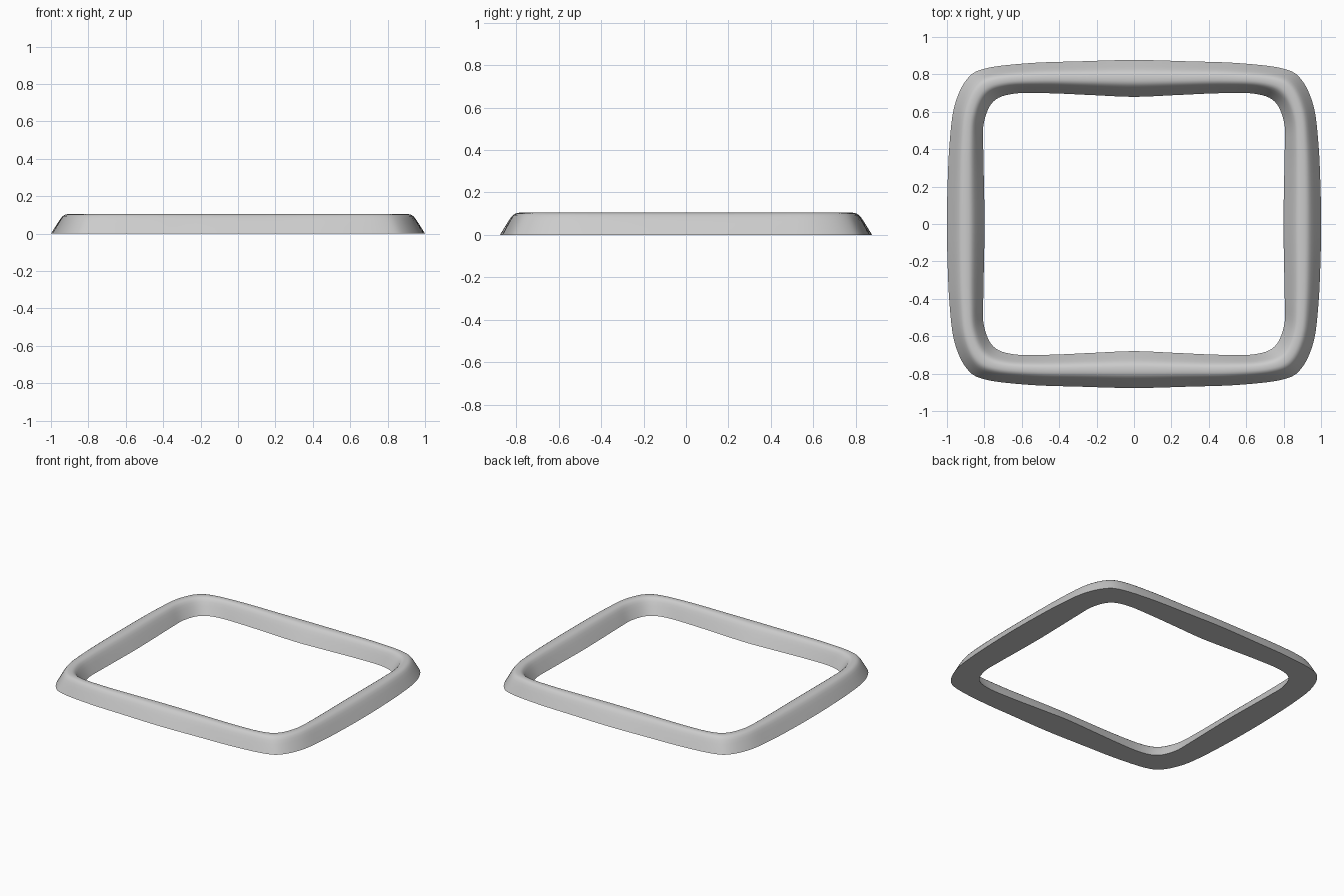
import bpy, bmesh
from mathutils import Vector

if "Cube" in bpy.data.objects:
    bpy.data.objects.remove(bpy.data.objects["Cube"])

# Quarter outlines, from the right side midpoint to the back midpoint
OUTER = [(1.0, 0), (0.997, 0.2), (0.986, 0.43), (0.96, 0.63), (0.895, 0.772),
         (0.797, 0.831), (0.56, 0.86), (0.28, 0.87), (0, 0.877)]
INNER = [(0.799, 0), (0.802, 0.2), (0.806, 0.40), (0.803, 0.54), (0.752, 0.655),
         (0.64, 0.697), (0.45, 0.699), (0.22, 0.689), (0, 0.68)]
# Cross-section: (fraction from outer to inner edge, height)
HALF = [(0, 0), (0.09, 0.029), (0.18, 0.058), (0.25, 0.079), (0.31, 0.093),
        (0.37, 0.101), (0.43, 0.104)]
SECTION = HALF + [(0.5, 0.105)] + [(1 - t, z) for t, z in reversed(HALF)]


def full_loop(q):
    half = q + [(-x, y) for x, y in reversed(q[:-1])]
    return [Vector(p) for p in half + [(x, -y) for x, y in reversed(half[1:-1])]]


def smooth_loop(pts, steps=6):
    out, n = [], len(pts)
    for i in range(n):
        a, b, c, d = (pts[(i + k) % n] for k in (-1, 0, 1, 2))
        for s in range(steps):
            t = s / steps
            out.append(0.5 * (2 * b + (c - a) * t + (2 * a - 5 * b + 4 * c - d) * t * t
                              + (3 * b - a - 3 * c + d) * t ** 3))
    return out


# Rounded rectangular frame with a domed top and flat underside
bm = bmesh.new()
rings = []
for o, i in zip(smooth_loop(full_loop(OUTER)), smooth_loop(full_loop(INNER))):
    rings.append([bm.verts.new((*o.lerp(i, t), z)) for t, z in SECTION])
m = len(SECTION)
for k, a in enumerate(rings):
    b = rings[(k + 1) % len(rings)]
    for j in range(m):
        bm.faces.new((a[j], b[j], b[(j + 1) % m], a[(j + 1) % m]))
bmesh.ops.recalc_face_normals(bm, faces=bm.faces)
mesh = bpy.data.meshes.new("rounded_frame")
bm.to_mesh(mesh)
bm.free()
frame = bpy.data.objects.new("rounded_frame", mesh)
bpy.context.collection.objects.link(frame)
bpy.context.view_layer.objects.active = frame
frame.select_set(True)
bpy.ops.object.shade_smooth_by_angle(angle=0.7)
